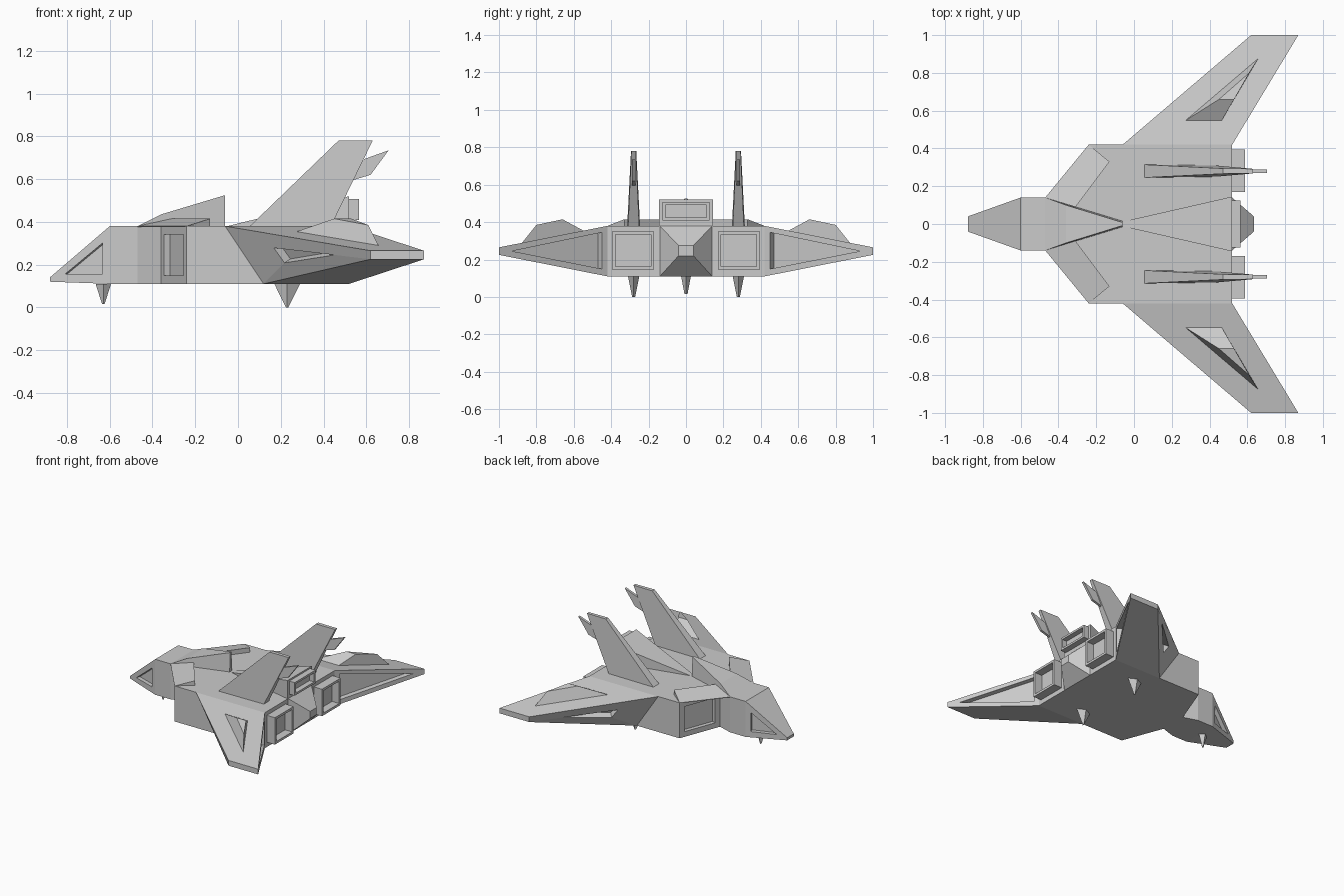
import bpy, bmesh
from mathutils import Vector

cube = bpy.data.objects.get("Cube")
if cube:
    bpy.data.objects.remove(cube, do_unlink=True)

grey = bpy.data.materials.new("hull_grey")
grey.use_nodes = True
COLOR = (0.6, 0.6, 0.6, 1)
grey.diffuse_color = COLOR
grey.node_tree.nodes["Principled BSDF"].inputs["Base Color"].default_value = COLOR

TOP, BELLY, REAR = 0.38, 0.11, 0.52


def finish(name, bm):
    bmesh.ops.recalc_face_normals(bm, faces=bm.faces)
    mesh = bpy.data.meshes.new(name)
    bm.to_mesh(mesh)
    bm.free()
    mesh.materials.append(grey)
    obj = bpy.data.objects.new(name, mesh)
    bpy.context.collection.objects.link(obj)
    return obj


def loft(name, ring_a, ring_b):
    """Closed solid between two rings of equal count."""
    bm = bmesh.new()
    a = [bm.verts.new(p) for p in ring_a]
    b = [bm.verts.new(p) for p in ring_b]
    for i in range(len(a)):
        j = (i + 1) % len(a)
        bm.faces.new((a[i], a[j], b[j], b[i]))
    bm.faces.new(a)
    bm.faces.new(b)
    return finish(name, bm)


def flip(points, s):
    return [(x, y * s, z) for x, y, z in points]


def section(x, half, low, high):
    return [(x, -half, low), (x, half, low), (x, half, high), (x, -half, high)]


def recess(obj, points, inside, depth):
    """Sink a polygon lying on a surface of obj towards the inside point."""
    p = [Vector(q) for q in points]
    n = (p[1] - p[0]).cross(p[2] - p[0]).normalized()
    if n.dot(Vector(inside) - p[0]) < 0:
        n = -n
    cutter = loft("cutter", [q - n * 0.02 for q in p], [q + n * depth for q in p])
    cutter.hide_render = True
    mod = obj.modifiers.new("recess", 'BOOLEAN')
    mod.operation, mod.solver, mod.object = 'DIFFERENCE', 'EXACT', cutter
    graph = bpy.context.evaluated_depsgraph_get()
    mesh = bpy.data.meshes.new_from_object(obj.evaluated_get(graph))
    obj.modifiers.clear()
    obj.data = mesh
    bpy.data.objects.remove(cutter, do_unlink=True)


def exhaust(name, y, z, width, height, length, rim, depth):
    """Box frame on the rear with a sunken opening."""
    bm = bmesh.new()
    bmesh.ops.create_cube(bm, size=1)
    for v in bm.verts:
        v.co = (REAR - 0.01 + (v.co.x + 0.5) * (length + 0.01),
                y + v.co.y * width, z + v.co.z * height)
    bm.normal_update()
    back = [f for f in bm.faces if f.normal.x > 0.9]
    bmesh.ops.inset_region(bm, faces=back, thickness=rim)
    # narrow step just inside the rim
    bmesh.ops.translate(bm, verts=back[0].verts, vec=(0, 0, 0))
    hole = bmesh.ops.extrude_discrete_faces(bm, faces=back)["faces"]
    bmesh.ops.translate(bm, verts=hole[0].verts, vec=(-depth, 0, 0))
    return finish(name, bm)


# Main body with notched intake bays
half = [(-0.6, 0.14), (-0.47, 0.14), (-0.36, 0.105), (-0.24, 0.42), (REAR, 0.42)]
outline = half + [(x, -y) for x, y in reversed(half)]
body = loft("body", [(x, y, BELLY) for x, y in outline], [(x, y, TOP) for x, y in outline])

# Nose and rear cone
nose = loft("nose", section(-0.88, 0.04, 0.12, 0.14), section(-0.6, 0.14, BELLY, TOP))
loft("tail_cone", section(REAR, 0.14, BELLY, TOP), section(0.635, 0.04, 0.22, 0.275))

# Canopy wedge and rear spine
loft("canopy",
     [(-0.47, 0.14, TOP), (-0.47, -0.14, TOP), (-0.06, -0.015, TOP), (-0.06, 0.015, TOP)],
     [(-0.36, 0.1, 0.435), (-0.36, -0.1, 0.435), (-0.06, -0.008, 0.525), (-0.06, 0.008, 0.525)])
loft("spine", section(-0.05, 0.015, TOP - 0.01, TOP), section(REAR, 0.145, TOP - 0.01, 0.52))
exhaust("upper_exhaust", 0, 0.458, 0.25, 0.1, 0.045, 0.022, 0.04)


def lead_point(x, z):
    """Point on the sloping leading face of the wing."""
    return (x, 0.42 + (0.157 * (x + 0.06) + 0.104 * (z - TOP)) / 0.163, z)


for side, s in (("left", 1), ("right", -1)):
    # Wing with sunken triangles in the leading and trailing faces
    wing = loft("wing_" + side,
                flip([(-0.06, 0.42, TOP), (0.12, 0.42, BELLY),
                      (REAR, 0.42, BELLY), (REAR, 0.42, TOP)], s),
                flip([(0.62, 1, 0.265), (0.62, 1, 0.225),
                      (0.87, 1, 0.225), (0.87, 1, 0.265)], s))
    core = (0.45, 0.65 * s, 0.25)
    rear = [(REAR + (y - 0.42) * 0.6034, y, z)
            for y, z in ((0.45, 0.15), (0.45, 0.345), (0.93, 0.245))]
    recess(wing, flip(rear, s), core, 0.04)
    lead = [lead_point(0.17, 0.28), lead_point(0.22, 0.21), lead_point(0.46, 0.25)]
    recess(wing, flip(lead, s), core, 0.04)

    # Raised fairing on the wing
    loft("wing_fairing_" + side,
         flip([(0.26, 0.54, 0.35), (0.46, 0.54, 0.35), (0.66, 0.88, 0.285)], s),
         flip([(0.45, 0.66, 0.415), (0.53, 0.66, 0.415), (0.61, 0.8, 0.385)], s))

    # Nose window
    window = [(x, 0.04 + (x + 0.88) * 0.357, z)
              for x, z in ((-0.81, 0.155), (-0.635, 0.3), (-0.635, 0.155))]
    recess(nose, flip(window, s), (-0.65, 0, 0.2), 0.03)

    # Side intake and its sloping hood
    intake = [(-0.36 + 0.12 * t, 0.105 + 0.315 * t, z)
              for t, z in ((0.12, 0.15), (0.88, 0.15), (0.88, 0.34), (0.12, 0.34))]
    recess(body, flip(intake, s), (0.2, 0, 0.25), 0.03)
    loft("intake_hood_" + side,
         flip([(-0.47, 0.14, TOP - 0.004), (-0.31, 0.09, TOP - 0.004),
               (-0.13, 0.33, TOP - 0.004), (-0.24, 0.42, TOP - 0.004)], s),
         flip([(-0.47, 0.14, TOP), (-0.31, 0.09, 0.415),
               (-0.13, 0.33, 0.415), (-0.24, 0.42, TOP)], s))

    # Engine exhaust frame
    exhaust("engine_exhaust_" + side, 0.283 * s, 0.248, 0.225, 0.205, 0.068, 0.025, 0.06)

    # Tail fin with a small trailing finlet
    y = 0.28
    loft("tail_fin_" + side,
         flip([(0.045, y - 0.035, 0.37), (0.43, y - 0.03, 0.37),
               (0.43, y + 0.03, 0.37), (0.045, y + 0.035, 0.37)], s),
         flip([(0.47, y - 0.014, 0.78), (0.63, y - 0.012, 0.78),
               (0.63, y + 0.012, 0.78), (0.47, y + 0.014, 0.78)], s))
    finlet = [(0.52, 0.59), (0.62, 0.62), (0.705, 0.735), (0.58, 0.69)]
    loft("finlet_" + side, [(x, y * s - 0.009, z) for x, z in finlet],
         [(x, y * s + 0.009, z) for x, z in finlet])


def foot(name, x, y, rx, ry, tip):
    """Tapered landing foot under the belly."""
    loft(name,
         [(x - rx, y, BELLY), (x, y - ry, BELLY), (x + rx, y, BELLY), (x, y + ry, BELLY)],
         [(x - 0.006, y, tip), (x, y - 0.008, tip), (x + 0.006, y, tip), (x, y + 0.008, tip)])


# Landing feet
foot("front_foot", -0.63, 0, 0.036, 0.026, 0.015)
foot("rear_foot_left", 0.23, 0.28, 0.06, 0.03, 0)
foot("rear_foot_right", 0.23, -0.28, 0.06, 0.03, 0)
